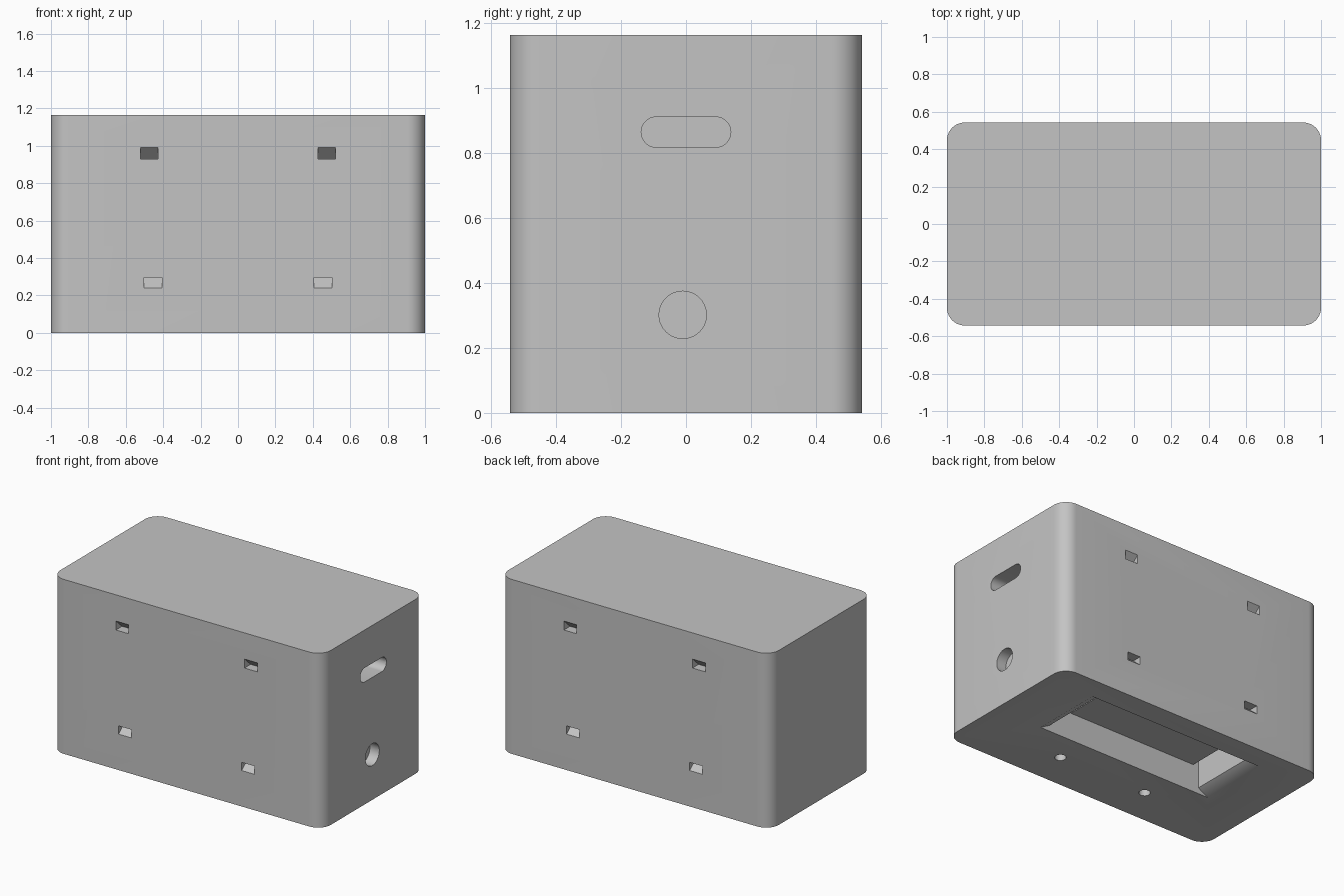
import bpy, bmesh
from math import sin, cos, pi, radians
from mathutils import Vector

cube = bpy.data.objects.get("Cube")
if cube:
    bpy.data.objects.remove(cube, do_unlink=True)

grey = bpy.data.materials.new("plain_grey")
grey.use_nodes = True
tone = (0.55, 0.55, 0.55, 1)
grey.diffuse_color = tone
grey.node_tree.nodes["Principled BSDF"].inputs["Base Color"].default_value = tone


def prism(name, outline, sweep):
    """Solid made by sweeping a flat 3D outline along a vector."""
    bm = bmesh.new()
    face = bm.faces.new([bm.verts.new(p) for p in outline])
    result = bmesh.ops.extrude_face_region(bm, geom=[face])
    moved = [v for v in result["geom"] if isinstance(v, bmesh.types.BMVert)]
    bmesh.ops.translate(bm, verts=moved, vec=Vector(sweep))
    bmesh.ops.recalc_face_normals(bm, faces=bm.faces)
    mesh = bpy.data.meshes.new(name)
    bm.to_mesh(mesh)
    bm.free()
    mesh.materials.append(grey)
    obj = bpy.data.objects.new(name, mesh)
    bpy.context.collection.objects.link(obj)
    return obj


def rounded(w, d, r, steps):
    """Rounded rectangle as 2D points, from half width, half depth and radius."""
    pts = []
    for k, (sx, sy) in enumerate([(1, 1), (-1, 1), (-1, -1), (1, -1)]):
        for i in range(steps + 1):
            a = (k + i / steps) * pi / 2
            pts.append((sx * (w - r) + r * cos(a), sy * (d - r) + r * sin(a)))
    return pts


def circle(r, n):
    return [(r * cos(2 * pi * i / n), r * sin(2 * pi * i / n)) for i in range(n)]


def cut(body, cutter):
    """Subtract the cutter from the body and discard it."""
    cutter.hide_render = True
    mod = body.modifiers.new("cut", "BOOLEAN")
    mod.operation = "DIFFERENCE"
    mod.solver = "EXACT"
    mod.object = cutter
    bpy.ops.object.modifier_apply(modifier=mod.name)
    bpy.data.objects.remove(cutter, do_unlink=True)


# Case body with rounded upright corners
W, D, H = 1.0, 0.5425, 1.165
body = prism("case_body", [(x, y, 0) for x, y in rounded(W, D, 0.095, 10)], (0, 0, H))
bpy.ops.object.select_all(action="DESELECT")
body.select_set(True)
bpy.context.view_layer.objects.active = body

# Wedge-shaped clip pockets on front and back: (centre x, flat z, open z)
E = 0.02
for side in (-1, 1):
    for sx in (-1, 1):
        for cx, flat, tip in ((0.475, 0.93, 0.99), (0.455, 0.295, 0.24)):
            x = sx * cx - 0.0475
            slope = (tip - flat) / 0.065
            outline = [(x, side * (D + E), flat),
                       (x, side * (D + E), tip + slope * E),
                       (x, side * (D - 0.065), flat)]
            cut(body, prism("pocket_cutter", outline, (0.095, 0, 0)))

# Grip slot and round port on the left side
slot = [(W - 0.12, y, 0.865 + z) for y, z in rounded(0.138, 0.047, 0.0469, 8)]
cut(body, prism("slot_cutter", slot, (0.2, 0, 0)))
port = [(W - 0.07, y - 0.01, 0.302 + z) for y, z in circle(0.073, 40)]
cut(body, prism("port_cutter", port, (0.2, 0, 0)))

# Underside compartment: tapered mouth, chamber and taller end pockets
y0, y1 = -0.093, 0.388
mouth = [(-0.685, y0, -E), (0.685, y0, -E), (0.58, y0, 0.04), (-0.58, y0, 0.04)]
chamber = [(-0.58, y0, 0.03), (0.58, y0, 0.03), (0.58, y0, 0.27), (0.414, y0, 0.27),
           (0.414, y0, 0.185), (-0.54, y0, 0.185), (-0.54, y0, 0.27), (-0.58, y0, 0.27)]
for outline in (mouth, chamber):
    cut(body, prism("compartment_cutter", outline, (0, y1 - y0, 0)))

# Screw holes beside the compartment
for x in (-0.328, 0.328):
    hole = [(x + u, v - 0.293, -E) for u, v in circle(0.035, 16)]
    cut(body, prism("screw_cutter", hole, (0, 0, E + 0.05)))

bpy.ops.object.shade_smooth_by_angle(angle=radians(30))
